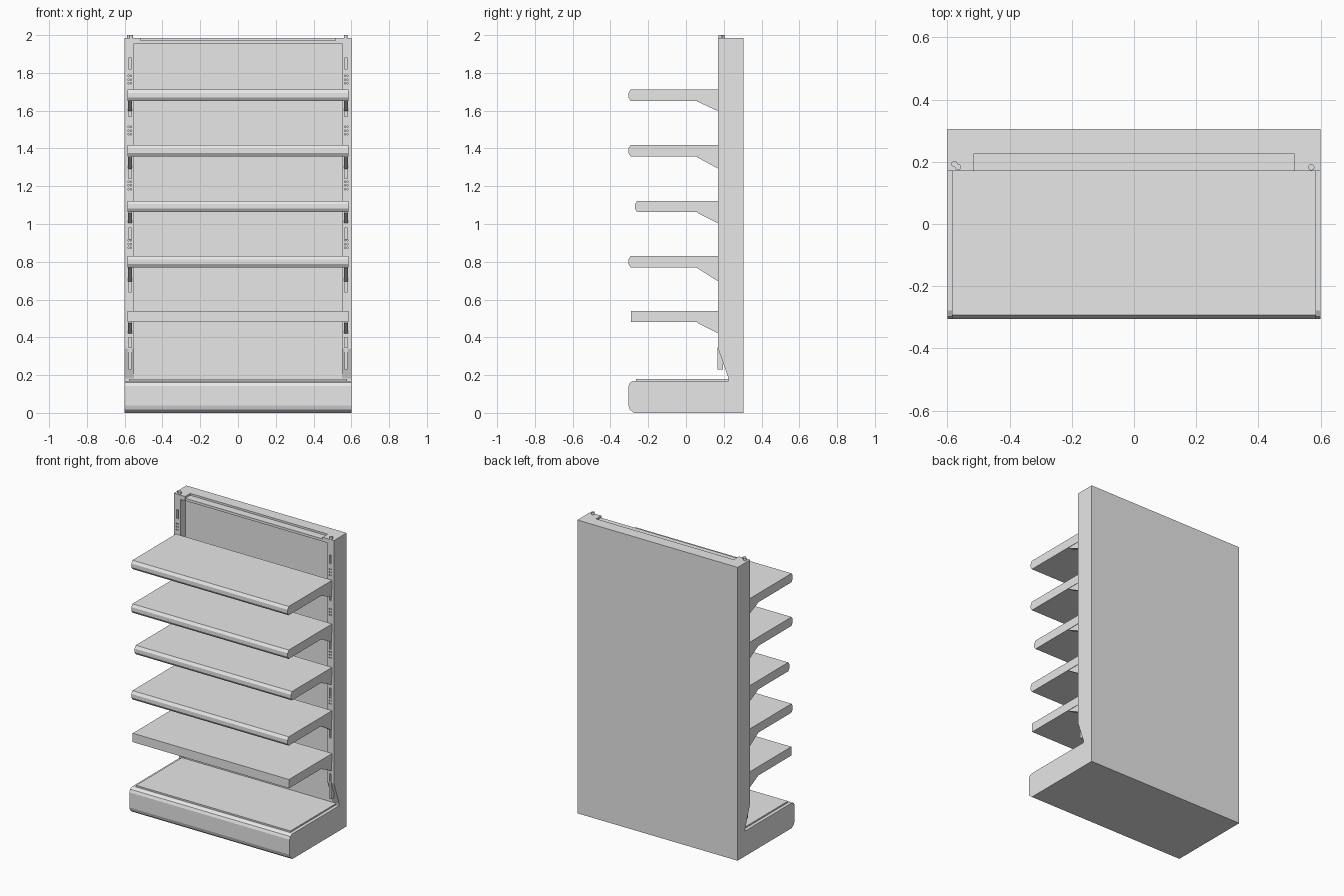
import bpy, bmesh, math

if "Cube" in bpy.data.objects:
    bpy.data.objects.remove(bpy.data.objects["Cube"])

metal = bpy.data.materials.new("light_grey_metal")
metal.diffuse_color = (0.8, 0.8, 0.8, 1)
metal.use_nodes = True
metal.node_tree.nodes["Principled BSDF"].inputs["Base Color"].default_value = metal.diffuse_color


def finish(name, bm):
    bmesh.ops.recalc_face_normals(bm, faces=bm.faces)
    me = bpy.data.meshes.new(name)
    bm.to_mesh(me)
    bm.free()
    me.materials.append(metal)
    ob = bpy.data.objects.new(name, me)
    bpy.context.collection.objects.link(ob)
    return ob


def add_profile(bm, pts, x0, x1):
    """Extrude a (y, z) side profile from x0 to x1."""
    a = [bm.verts.new((x0, y, z)) for y, z in pts]
    b = [bm.verts.new((x1, y, z)) for y, z in pts]
    bm.faces.new(a)
    bm.faces.new(b[::-1])
    n = len(pts)
    for i in range(n):
        j = (i + 1) % n
        bm.faces.new((a[i], b[i], b[j], a[j]))


def profile(name, pts, x0, x1):
    bm = bmesh.new()
    add_profile(bm, pts, x0, x1)
    return finish(name, bm)


def rect(y0, y1, z0, z1):
    return [(y0, z0), (y1, z0), (y1, z1), (y0, z1)]


def span(side, a, b):
    return sorted((side * a, side * b))


# Base plinth with softened nose, and its raised deck
profile("base_plinth", [(-0.275, 0), (0.305, 0), (0.305, 0.17), (-0.278, 0.17),
                        (-0.297, 0.16), (-0.305, 0.142), (-0.305, 0.04),
                        (-0.298, 0.018)], -0.6, 0.6)
profile("base_deck", rect(-0.265, 0.226, 0.165, 0.18), -0.578, 0.578)

# Back panel and top rail
profile("back_panel", rect(0.225, 0.305, 0.165, 1.985), -0.6, 0.6)
profile("top_rail", rect(0.172, 0.226, 1.955, 1.972), -0.55, 0.55)

# Side posts, tapered at the foot, with slots cut into the front
slot_z = [1.85, 1.60, 1.27, 0.95, 0.67, 0.37]
hole_z = [1.74, 1.47, 1.18, 0.87]
for side, label in ((-1, "left"), (1, "right")):
    post = profile("post_" + label, [(0.17, 0.34), (0.226, 0.18), (0.226, 1.985),
                                     (0.17, 1.985)], *span(side, 0.55, 0.6))
    bm = bmesh.new()
    for z in slot_z:
        add_profile(bm, rect(0.15, 0.19, z - 0.03, z + 0.03), *span(side, 0.565, 0.579))
    for z in hole_z:
        for k in range(3):
            for x in (0.564, 0.576):
                zz = z + 0.02 * k
                add_profile(bm, rect(0.15, 0.185, zz, zz + 0.008), *span(side, x, x + 0.006))
    cutter = finish("slot_cutter_" + label, bm)
    cutter.hide_render = True
    mod = post.modifiers.new("slots", 'BOOLEAN')
    mod.operation = 'DIFFERENCE'
    mod.solver = 'EXACT'
    mod.object = cutter
    bpy.context.view_layer.update()
    dg = bpy.context.evaluated_depsgraph_get()
    cut = bpy.data.meshes.new_from_object(post.evaluated_get(dg))
    post.modifiers.clear()
    post.data = cut
    bpy.data.objects.remove(cutter)

    # Corner cap beside the lowered rail, and hook strip at the post foot
    profile("corner_cap_" + label, rect(0.17, 0.226, 1.955, 1.985), *span(side, 0.515, 0.551))
    profile("foot_hook_" + label, rect(0.168, 0.196, 0.23, 0.345), *span(side, 0.563, 0.58))

# Small pegs on the post tops
for i, (x, y) in enumerate(((-0.577, 0.193), (-0.565, 0.183), (0.57, 0.182))):
    bpy.ops.mesh.primitive_cylinder_add(vertices=12, radius=0.01, depth=0.03,
                                        location=(x, y, 1.985))
    peg = bpy.context.object
    peg.name = f"top_peg_{i + 1}"
    peg.data.materials.append(metal)
    bpy.ops.object.shade_smooth_by_angle(angle=math.radians(40))

# Shelves: bottom height, front edge, bracket drop, whether it has a price rail nose
shelves = [(0.48, -0.29, 0.06, False), (0.77, -0.305, 0.075, True),
           (1.063, -0.27, 0.06, True), (1.357, -0.305, 0.065, True),
           (1.652, -0.305, 0.055, True)]
for i, (z, yf, drop, nose) in enumerate(shelves, 1):
    t = z + 0.06
    yb = yf + 0.012 if nose else yf
    profile(f"shelf_{i}", rect(yb, 0.172, z, t), -0.585, 0.585)
    if nose:
        profile(f"price_rail_{i}", [(yb + 0.002, z), (yb + 0.002, t), (yb, t),
                                    (yf, t - 0.018), (yf, z + 0.018), (yb, z)], -0.585, 0.585)
    # Wedge brackets under both ends
    for side, label in ((-1, "left"), (1, "right")):
        profile(f"bracket_{i}_{label}", [(0.06, z + 0.004), (0.06, z - 0.004), (0.172, z - drop),
                                         (0.172, z + 0.004)], *span(side, 0.562, 0.582))
